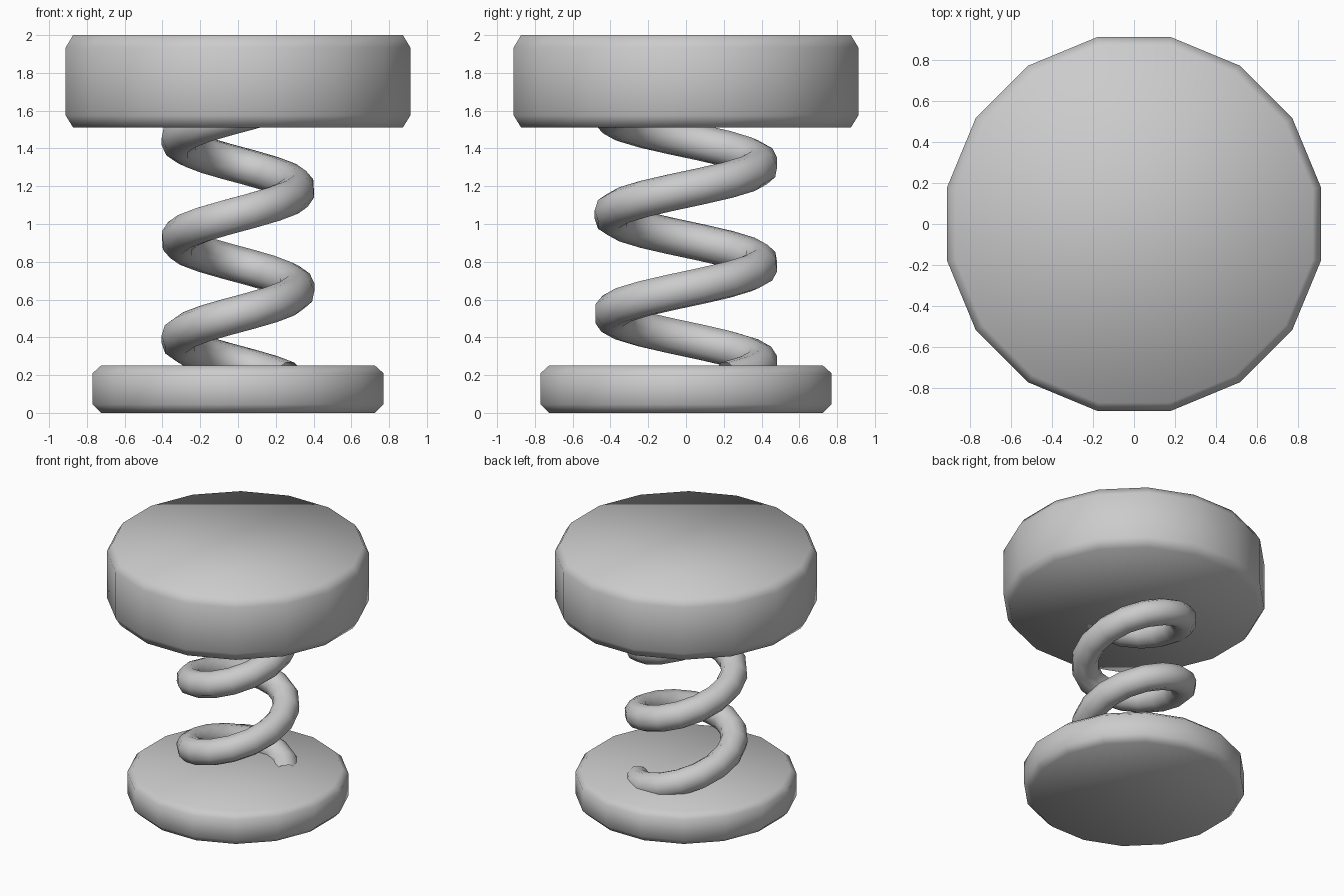
import bpy, bmesh
from math import sin, cos, pi, radians

if "Cube" in bpy.data.objects:
    bpy.data.objects.remove(bpy.data.objects["Cube"])

SIDES = 16


def plate(name, profile):
    """Closed 16-sided disc from (radius, z) rings, bottom to top."""
    bm = bmesh.new()
    rings = []
    for r, z in profile:
        angles = [(i + 0.5) * 2 * pi / SIDES for i in range(SIDES)]
        rings.append([bm.verts.new((r * cos(a), r * sin(a), z)) for a in angles])
    for low, high in zip(rings, rings[1:]):
        for i in range(SIDES):
            j = (i + 1) % SIDES
            bm.faces.new((low[i], low[j], high[j], high[i]))
    bm.faces.new(rings[0][::-1])
    bm.faces.new(rings[-1])
    for f in bm.faces:
        f.smooth = True
    mesh = bpy.data.meshes.new(name)
    bm.to_mesh(mesh)
    bm.free()
    obj = bpy.data.objects.new(name, mesh)
    bpy.context.collection.objects.link(obj)
    return obj


# Base plate and larger top pad, both with chamfered rims
plate("base_plate", [(0.74, 0), (0.785, 0.045), (0.785, 0.21), (0.74, 0.25)])
plate("top_pad", [(0.89, 1.51), (0.93, 1.575), (0.93, 1.935), (0.89, 2.0)])

# Coil spring: slightly oval helix swept with a round section
RX, RY, PITCH, Z0, START = 0.315, 0.397, 0.528, 0.127, 33.75
STEPS = 45
curve = bpy.data.curves.new("coil_spring", "CURVE")
curve.dimensions = "3D"
curve.bevel_depth = 0.097
curve.bevel_resolution = 3
spline = curve.splines.new("POLY")
spline.points.add(STEPS)
spline.use_smooth = True
for i, p in enumerate(spline.points):
    deg = START + i * 22.5
    a = radians(deg)
    p.co = (RX * cos(a), RY * sin(a), Z0 + PITCH * deg / 360, 1)
spring = bpy.data.objects.new("coil_spring", curve)
bpy.context.collection.objects.link(spring)
bpy.context.view_layer.objects.active = spring
spring.select_set(True)
bpy.ops.object.convert(target="MESH")
bpy.ops.object.shade_smooth()
